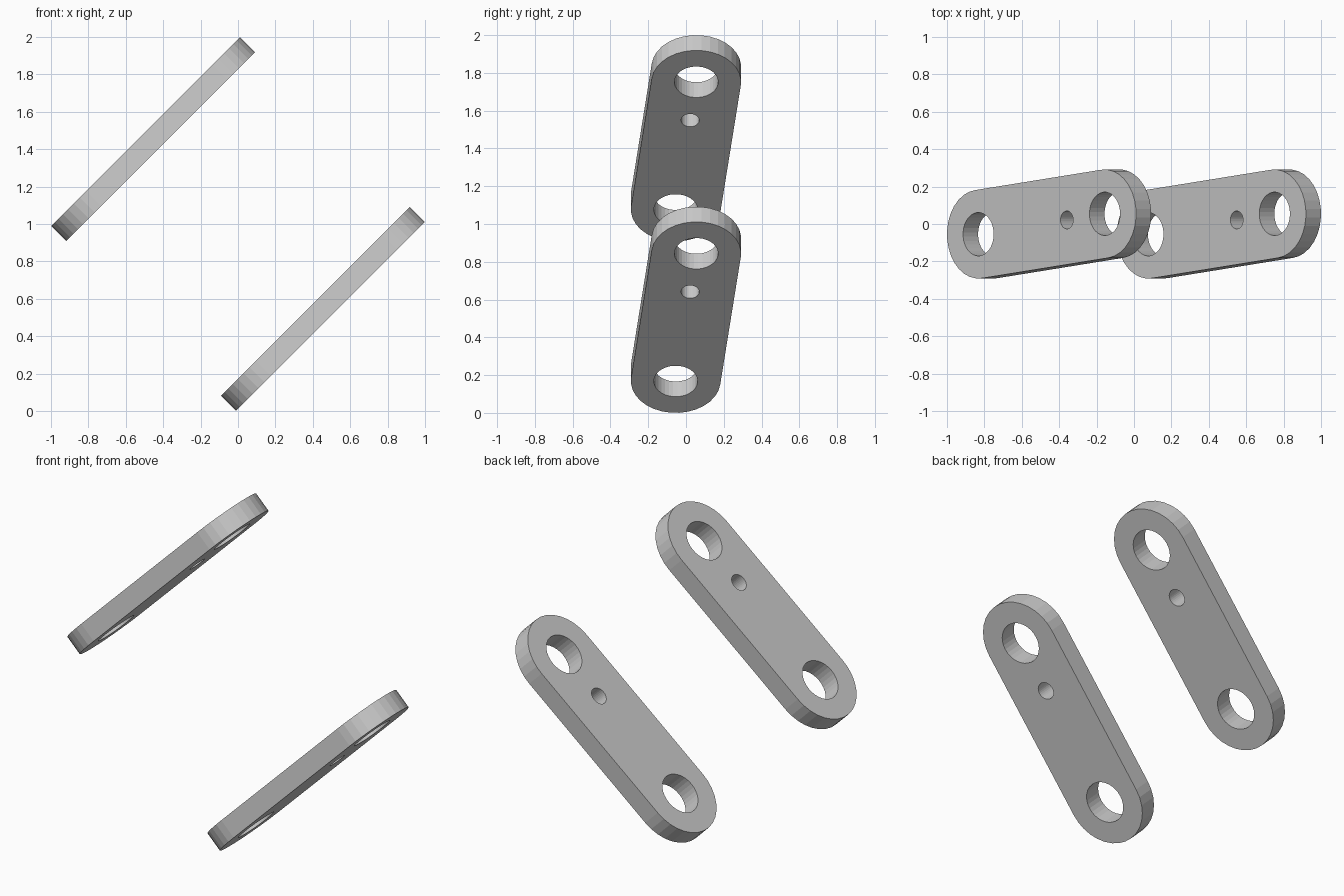
import bpy, bmesh
from math import pi, cos, sin, atan2, hypot
from mathutils import Matrix, Vector

if "Cube" in bpy.data.objects:
    bpy.data.objects.remove(bpy.data.objects["Cube"])

HALF_U, HALF_Y = 0.478, 0.0545      # hole offset along the slope / across it
HALF = hypot(HALF_U, HALF_Y)
R_END, R_PIN, R_SMALL, THICK = 0.237, 0.116, 0.048, 0.114
SEG = 32


def arc(cx, r, a0, a1, n):
    return [(cx + r * cos(a0 + (a1 - a0) * i / n), r * sin(a0 + (a1 - a0) * i / n))
            for i in range(n + 1)]


def circle(cx, r):
    return arc(cx, r, 0, 2 * pi, SEG)[:-1]


def link_mesh():
    bm = bmesh.new()
    # rounded bar outline, two pin holes and a small hole
    outline = (arc(HALF, R_END, -pi / 2, pi / 2, SEG // 2)
               + arc(-HALF, R_END, pi / 2, 3 * pi / 2, SEG // 2))
    loops = [outline, circle(HALF, R_PIN), circle(-HALF, R_PIN),
             circle(0.4 * HALF, R_SMALL)]
    edges = []
    for pts in loops:
        vs = [bm.verts.new((x, y, -THICK / 2)) for x, y in pts]
        edges += [bm.edges.new((vs[i - 1], vs[i])) for i in range(len(vs))]
    bmesh.ops.triangle_fill(bm, edges=edges, use_beauty=True, use_dissolve=False)
    # thickness
    ext = bmesh.ops.extrude_face_region(bm, geom=bm.faces[:], use_keep_orig=True)
    top = [g for g in ext["geom"] if isinstance(g, bmesh.types.BMVert)]
    bmesh.ops.translate(bm, verts=top, vec=Vector((0, 0, THICK)))
    bmesh.ops.recalc_face_normals(bm, faces=bm.faces[:])
    me = bpy.data.meshes.new("link_plate")
    bm.to_mesh(me)
    bm.free()
    return me


# two identical plates, tilted 45 degrees and skewed slightly in plane
mesh = link_mesh()
tilt = Matrix.Rotation(-pi / 4, 4, 'Y') @ Matrix.Rotation(atan2(HALF_Y, HALF_U), 4, 'Z')
for name, x, z in (("upper_link", -0.454, 1.454), ("lower_link", 0.454, 0.546)):
    ob = bpy.data.objects.new(name, mesh)
    bpy.context.collection.objects.link(ob)
    ob.matrix_world = Matrix.Translation((x, 0, z)) @ tilt
